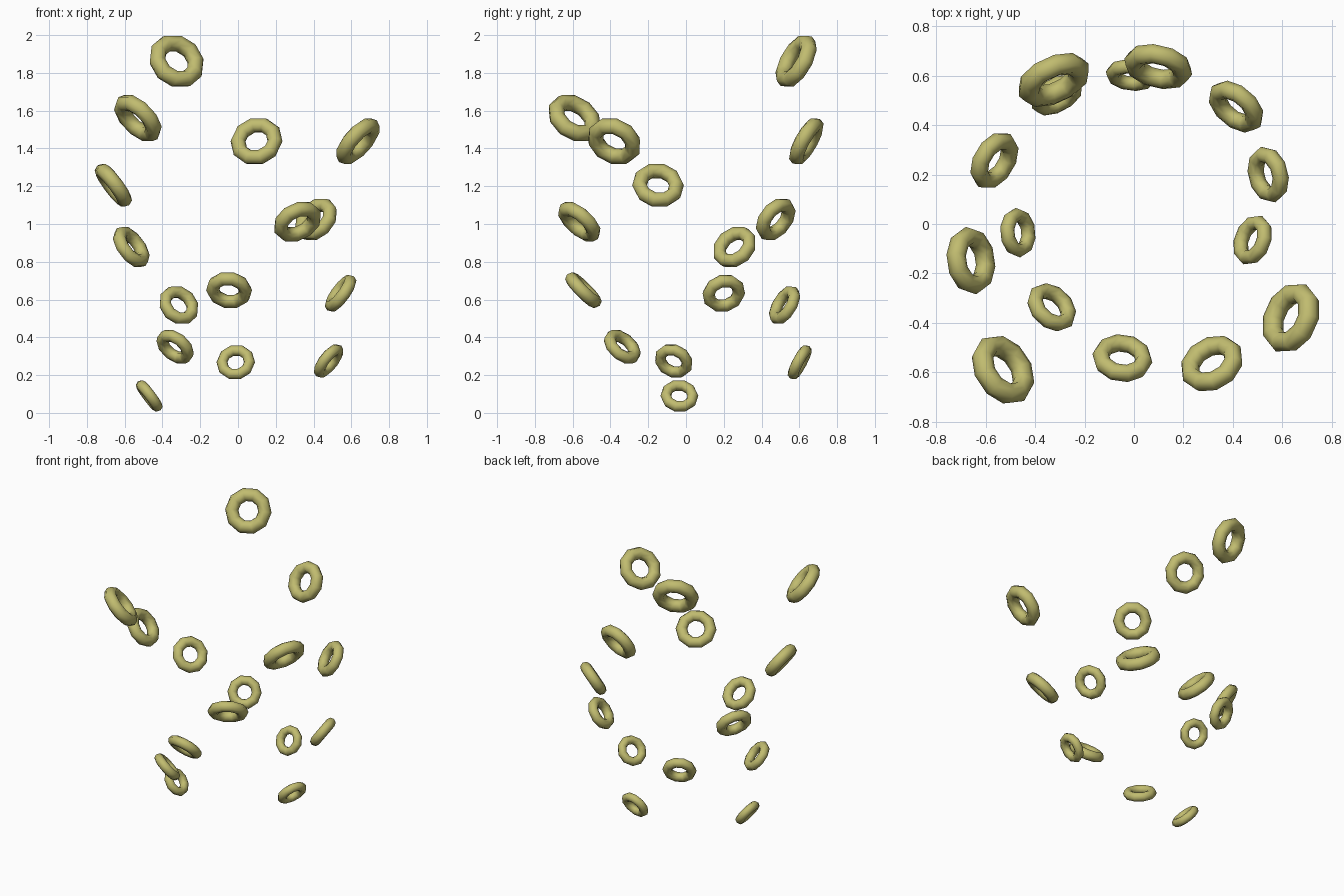
import bpy
from mathutils import Vector

mat = bpy.data.materials.new("olive")
mat.diffuse_color = (0.53, 0.50, 0.16, 1)

# Three spiral strands of five rings: centre and facing direction (inward and up)
strands = {
    "a": (0.0705, [
        ((-0.47, -0.035, 0.09), (0.80, 0.07, 0.60)),
        ((-0.333, -0.337, 0.35), (0.52, 0.55, 0.65)),
        ((-0.047, -0.543, 0.65), (0.10, 0.70, 0.70)),
        ((0.315, -0.565, 1.012), (-0.37, 0.62, 0.70)),
        ((0.635, -0.38, 1.438), (-0.71, 0.32, 0.63))]),
    "b": (0.0735, [
        ((0.48, -0.065, 0.275), (-0.75, 0.29, 0.59)),
        ((0.543, 0.20, 0.633), (-0.78, -0.20, 0.58)),
        ((0.413, 0.475, 1.025), (-0.54, -0.64, 0.51)),
        ((0.098, 0.637, 1.438), (-0.20, -0.85, 0.48)),
        ((-0.325, 0.583, 1.862), (0.37, -0.80, 0.47))]),
    "c": (0.072, [
        ((-0.012, 0.602, 0.268), (-0.12, -0.88, 0.47)),
        ((-0.313, 0.522, 0.57), (0.41, -0.77, 0.47)),
        ((-0.565, 0.257, 0.878), (0.72, -0.43, 0.55)),
        ((-0.66, -0.148, 1.205), (0.80, 0.12, 0.60)),
        ((-0.53, -0.59, 1.56), (0.64, 0.43, 0.64))]),
}

# Each ring is a tenth larger than the one below it
for name, (radius, rings) in strands.items():
    for i, (centre, facing) in enumerate(rings):
        size = radius * 1.103 ** i
        bpy.ops.mesh.primitive_torus_add(
            major_segments=10, minor_segments=8,
            major_radius=size * 1.02, minor_radius=size * 0.41,
            location=centre,
            rotation=Vector(facing).to_track_quat('Z', 'Y').to_euler())
        ring = bpy.context.object
        ring.name = f"ring_{name}_{i + 1}"
        ring.data.materials.append(mat)
        bpy.ops.object.shade_smooth()
